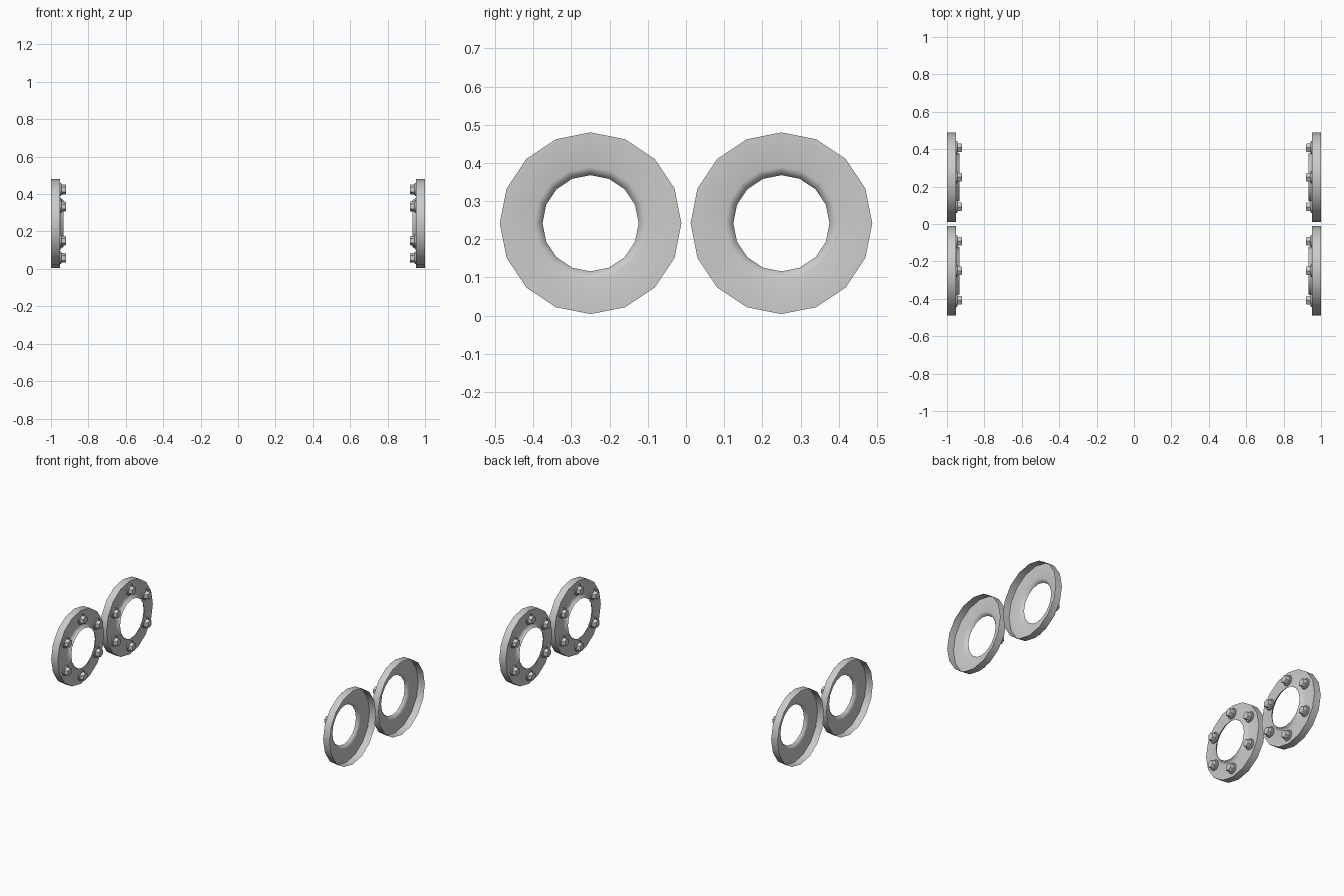
import bpy, bmesh, math
from mathutils import Matrix

if "Cube" in bpy.data.objects:
    bpy.data.objects.remove(bpy.data.objects["Cube"])

R, CY, CZ = 0.238, 0.25, 0.242
N = 16


def finish(name, bm, loc, side):
    # local +z points to the inner side of the model
    rot = Matrix.Rotation(-side * math.pi / 2, 4, 'Y')
    me = bpy.data.meshes.new(name)
    bm.transform(Matrix.Translation(loc) @ rot)
    bm.to_mesh(me)
    bm.free()
    ob = bpy.data.objects.new(name, me)
    bpy.context.collection.objects.link(ob)
    bpy.context.view_layer.objects.active = ob
    ob.select_set(True)
    bpy.ops.object.shade_smooth_by_angle(angle=math.radians(35))
    ob.select_set(False)


def lathe(bm, profile, n, cx=0, cy=0, cap=False):
    rings = []
    for r, h in profile:
        rings.append([bm.verts.new((cx + r * math.cos(2 * math.pi * i / n),
                                    cy + r * math.sin(2 * math.pi * i / n), h))
                      for i in range(n)])
    for a, b in zip(rings, rings[1:]):
        for i in range(n):
            j = (i + 1) % n
            bm.faces.new((a[i], a[j], b[j], b[i]))
    if cap:
        bm.faces.new(rings[-1])


for side in (-1, 1):
    for row in (-1, 1):
        tag = ("left" if side < 0 else "right") + ("_front" if row < 0 else "_back")
        loc = (side, row * CY, CZ)

        # hollow dish: rim wall, flat plate and rounded collar around the hole
        bm = bmesh.new()
        lathe(bm, [(R, 0), (R, 0.047), (0.147, 0.047), (0.139, 0.050),
                   (0.131, 0.057), (0.126, 0.066)], N)
        finish("flange_" + tag, bm, loc, side)

        # six bolts: round washer with a hexagonal head
        bm = bmesh.new()
        for k in range(6):
            a = math.radians(60 * k)
            # local x maps to world z after the turn
            x, y = 0.183 * math.cos(a), 0.183 * math.sin(a)
            lathe(bm, [(0.034, 0.047), (0.034, 0.053), (0.030, 0.056)], 12, x, y, True)
            lathe(bm, [(0.026, 0.056), (0.026, 0.076), (0.023, 0.080)], 6, x, y, True)
        finish("bolts_" + tag, bm, loc, side)
